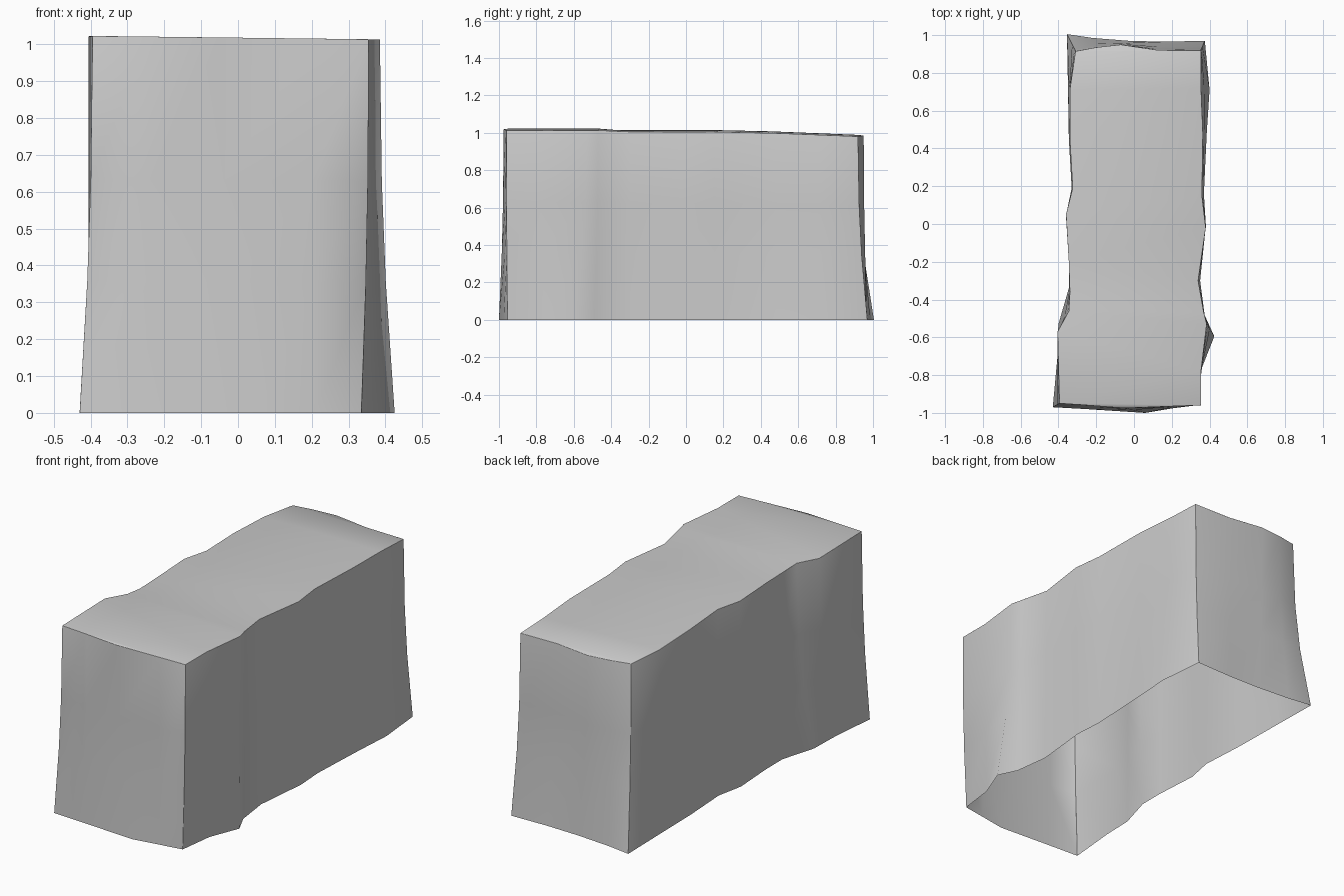
import bpy, bmesh

if "Cube" in bpy.data.objects:
    bpy.data.objects.remove(bpy.data.objects["Cube"])

# Each column of the wall: top x, top y, bottom x, bottom y
front = [(-0.24, -0.96, -0.25, -0.98), (-0.05, -0.975, 0.06, -1.0), (0.20, -0.965, 0.21, -0.975)]
right = [(0.355, -0.96, 0.335, -0.955), (0.355, -0.78, 0.36, -0.76), (0.385, -0.53, 0.425, -0.595),
         (0.37, -0.47, 0.375, -0.49), (0.34, -0.30, 0.35, -0.30), (0.38, -0.02, 0.38, 0.0),
         (0.36, 0.15, 0.37, 0.16), (0.365, 0.48, 0.385, 0.48), (0.355, 0.72, 0.40, 0.71),
         (0.355, 0.92, 0.375, 0.97)]
back = [(0.13, 0.92, 0.16, 0.965), (-0.07, 0.95, -0.03, 0.97), (-0.20, 0.935, -0.22, 0.985)]
left = [(-0.31, 0.915, -0.355, 1.005), (-0.34, 0.71, -0.35, 0.75), (-0.34, 0.45, -0.345, 0.45),
        (-0.325, 0.19, -0.33, 0.19), (-0.36, 0.05, -0.36, 0.04), (-0.345, -0.20, -0.345, -0.20),
        (-0.34, -0.36, -0.345, -0.34), (-0.345, -0.46, -0.40, -0.53), (-0.405, -0.57, -0.405, -0.70),
        (-0.395, -0.95, -0.43, -0.97)]
columns = front + right + back + left
n = len(columns)


def top_height(x, y):
    return (1.018 if y < -0.4 else 1.01 if y < 0.3 else 1.01 - 0.04 * (y - 0.3)) - 0.012 * x


# Loft the walls from the ground up; the base flares out
bm = bmesh.new()
rings = []
for height, blend in ((0, 0), (0.35, 0.6), (0.62, 0.87), (1, 1)):
    ring = []
    for tx, ty, bx, by in columns:
        x, y = bx + (tx - bx) * blend, by + (ty - by) * blend
        ring.append(bm.verts.new((x, y, height * top_height(tx, ty))))
    rings.append(ring)
for low, high in zip(rings, rings[1:]):
    for i in range(n):
        j = (i + 1) % n
        bm.faces.new((low[i], low[j], high[j], high[i]))

# Top surface: strips across, closed by one face at each end
top = rings[-1]
f, r, b = len(front), len(right), len(back)
r_top = top[f:f + r]
l_top = top[f + r + b:][::-1]
for i in range(r - 1):
    bm.faces.new((l_top[i], r_top[i], r_top[i + 1], l_top[i + 1]))
bm.faces.new([l_top[0]] + top[:f] + [r_top[0]])
bm.faces.new([r_top[-1]] + top[f + r:f + r + b] + [l_top[-1]])

# Round the top rim and the four upright corners
sharp = set()
for i in range(n):
    sharp.add(bm.edges.get((top[i], top[(i + 1) % n])))
for c in (f, f + r - 1, f + r + b, n - 1):
    for low, high in zip(rings, rings[1:]):
        sharp.add(bm.edges.get((low[c], high[c])))
bmesh.ops.bevel(bm, geom=list(sharp), offset=0.03, offset_type='OFFSET', segments=3,
                profile=0.5, affect='EDGES', clamp_overlap=True)
bmesh.ops.recalc_face_normals(bm, faces=bm.faces[:])
for face in bm.faces:
    face.smooth = True

mesh = bpy.data.meshes.new("stone_block")
bm.to_mesh(mesh)
bm.free()
block = bpy.data.objects.new("stone_block", mesh)
bpy.context.collection.objects.link(block)
